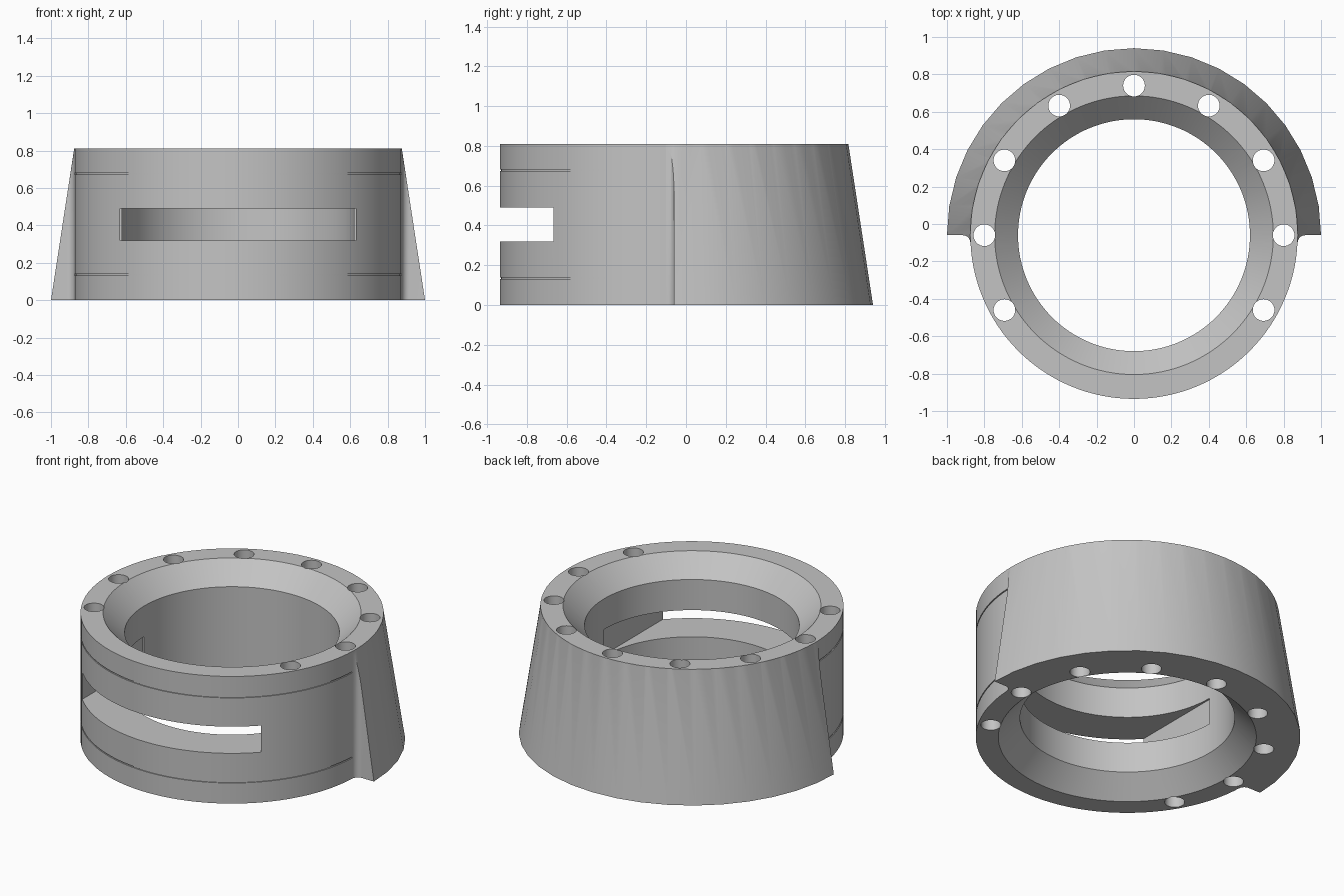
import bpy, bmesh, math
from math import sin, cos, pi

cube = bpy.data.objects.get("Cube")
if cube:
    bpy.data.objects.remove(cube, do_unlink=True)

CY, H, R = -0.06, 0.81, 0.875      # ring centre, height, outer radius
BORE, MOUTH = 0.62, 0.745          # narrow and wide inner radii

grey = bpy.data.materials.new("plain grey")
grey.use_nodes = True
colour = (0.55, 0.55, 0.55, 1)
grey.diffuse_color = colour
grey.node_tree.nodes["Principled BSDF"].inputs["Base Color"].default_value = colour


def make(name, bm):
    bmesh.ops.recalc_face_normals(bm, faces=bm.faces)
    mesh = bpy.data.meshes.new(name)
    bm.to_mesh(mesh)
    bm.free()
    mesh.materials.append(grey)
    ob = bpy.data.objects.new(name, mesh)
    ob.location.y = CY
    bpy.context.collection.objects.link(ob)
    return ob


def lathe(name, profile, n):
    """Closed solid turned about z from (radius, height) points."""
    bm = bmesh.new()
    rings = [[bm.verts.new((r * cos(2 * pi * i / n), r * sin(2 * pi * i / n), z))
              for i in range(n)] for r, z in profile]
    for a, b in zip(rings, rings[1:]):
        for i in range(n):
            j = (i + 1) % n
            bm.faces.new((a[i], a[j], b[j], b[i]))
    bm.faces.new(rings[0])
    bm.faces.new(rings[-1])
    return make(name, bm)


def prism(name, outline, z0, z1):
    bm = bmesh.new()
    face = bm.faces.new([bm.verts.new((x, y, z0)) for x, y in outline])
    top = bmesh.ops.extrude_face_region(bm, geom=[face])["geom"]
    bmesh.ops.translate(bm, vec=(0, 0, z1 - z0),
                        verts=[v for v in top if isinstance(v, bmesh.types.BMVert)])
    return make(name, bm)


def combine(ob, other, operation):
    """Apply a boolean and discard the helper solid."""
    mod = ob.modifiers.new(operation.lower(), 'BOOLEAN')
    mod.object, mod.operation, mod.solver = other, operation, 'EXACT'
    bpy.context.view_layer.update()
    graph = bpy.context.evaluated_depsgraph_get()
    mesh = bpy.data.meshes.new_from_object(ob.evaluated_get(graph))
    ob.modifiers.clear()
    ob.data = mesh
    bpy.data.objects.remove(other, do_unlink=True)


# Round body with two fine grooves
profile = [(R, 0)]
for z in (0.135, 0.677):
    profile += [(R, z - 0.004), (R - 0.006, z - 0.004),
                (R - 0.006, z + 0.004), (R, z + 0.004)]
profile.append((R, H))
body = lathe("ring_housing", profile, 128)

# Tapered skirt round the back half, with filleted ends
skirt = lathe("back_skirt", [(1, 0), (R + 0.001, H)], 40)
f = 0.04
side = [(1.2, 0)] + [(R + f - f * sin(a * pi / 16), -f + f * cos(a * pi / 16))
                     for a in range(9)]
outline = side + [(-x, y) for x, y in reversed(side)] + [(-1.2, 1.2), (1.2, 1.2)]
combine(skirt, prism("skirt_limit", outline, -0.2, 1), 'INTERSECT')
combine(body, skirt, 'UNION')

# Central bore, flared at both ends
ext = 0.1
flare = MOUTH - BORE
bore = lathe("bore_cutter", [(MOUTH + ext, -ext), (BORE, flare),
                             (BORE, H - flare), (MOUTH + ext, H + ext)], 128)
combine(body, bore, 'DIFFERENCE')

# Front window slot
w = 0.63
combine(body, prism("slot_cutter", [(-w, -1.2), (w, -1.2), (w, 0), (-w, 0)],
                    0.32, 0.49), 'DIFFERENCE')

# Nine bolt holes, leaving the front clear
for k in range(-1, 8):
    a = k * pi / 6
    hole = prism("hole_cutter",
                 [(0.8 * cos(a) + 0.058 * cos(t * pi / 16),
                   0.8 * sin(a) + 0.058 * sin(t * pi / 16)) for t in range(32)],
                 -0.1, 1)
    combine(body, hole, 'DIFFERENCE')

bpy.ops.object.select_all(action='DESELECT')
body.select_set(True)
bpy.context.view_layer.objects.active = body
bpy.ops.object.shade_smooth_by_angle(angle=math.radians(30))
